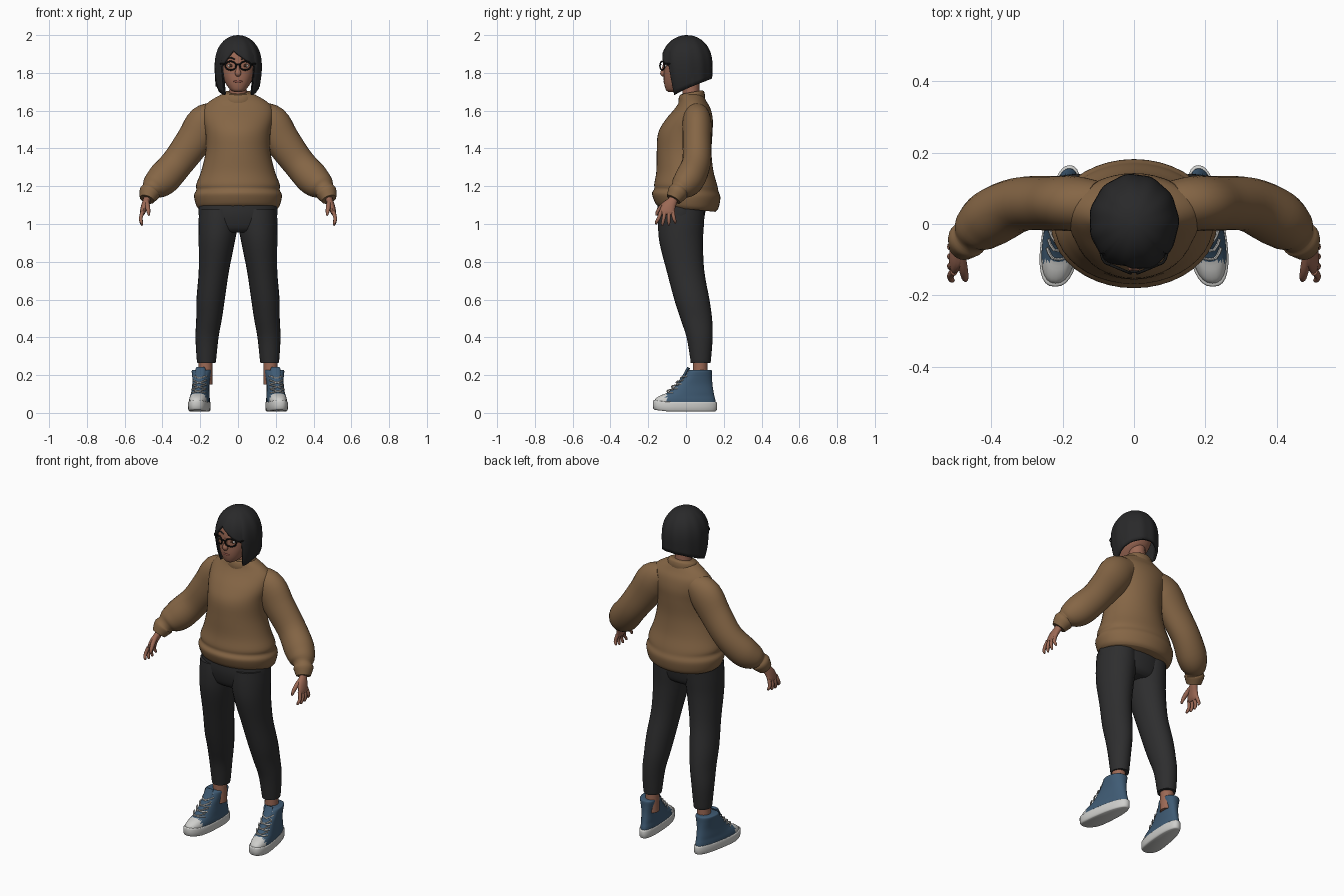
import bpy, bmesh, math
from mathutils import Vector

cube = bpy.data.objects.get("Cube")
if cube:
    bpy.data.objects.remove(cube, do_unlink=True)


def material(name, r, g, b):
    m = bpy.data.materials.new(name)
    m.use_nodes = True
    m.diffuse_color = (r, g, b, 1)
    node = next(n for n in m.node_tree.nodes if n.type == 'BSDF_PRINCIPLED')
    node.inputs["Base Color"].default_value = (r, g, b, 1)
    node.inputs["Roughness"].default_value = 0.8
    return m


SKIN = material("skin", 0.33, 0.14, 0.09)
LIPS = material("lips", 0.25, 0.08, 0.06)
HAIR = material("black_hair", 0.022, 0.022, 0.023)
WOOL = material("brown_wool", 0.235, 0.132, 0.06)
CLOTH = material("charcoal_cloth", 0.027, 0.027, 0.028)
BLUE = material("blue_canvas", 0.05, 0.105, 0.175)
WHITE = material("white_rubber", 0.62, 0.62, 0.6)
BLACK = material("black_frame", 0.008, 0.008, 0.008)
BROWN = material("dark_brown_iris", 0.04, 0.018, 0.01)


def finish(name, bm, mats, mirror=False, rule=None, angle=50):
    """Turn a bmesh into a smooth shaded object; rule maps a face centre to a slot."""
    bmesh.ops.recalc_face_normals(bm, faces=bm.faces)
    for f in bm.faces:
        f.smooth = True
        if rule:
            f.material_index = rule(f.calc_center_median())
    me = bpy.data.meshes.new(name)
    bm.to_mesh(me)
    bm.free()
    me.set_sharp_from_angle(angle=math.radians(angle))
    for m in mats:
        me.materials.append(m)
    ob = bpy.data.objects.new(name, me)
    bpy.context.scene.collection.objects.link(ob)
    if mirror:
        ob.modifiers.new("mirror", 'MIRROR')
    return ob


def spline(rows, steps):
    """Catmull-Rom through rows of numbers."""
    out = []
    for i in range(len(rows) - 1):
        p = [rows[max(i - 1, 0)], rows[i], rows[i + 1], rows[min(i + 2, len(rows) - 1)]]
        for k in range(steps):
            t = k / steps
            out.append([b + 0.5 * t * (c - a + t * (2*a - 5*b + 4*c - d + t * (3*(b - c) + d - a)))
                        for a, b, c, d in zip(*p)])
    return out + [list(rows[-1])]


def loft_into(bm, rows, sides=24, steps=4, flat=False, power=1.0):
    """Skin elliptical rings; each row is x, y, z, radius a, radius b."""
    rows = spline(rows, steps)
    pts = [Vector(r[:3]) for r in rows]
    rings = []
    for i, r in enumerate(rows):
        t = Vector((0, 0, 1)) if flat else (pts[min(i + 1, len(pts) - 1)] - pts[max(i - 1, 0)]).normalized()
        b = (Vector((0, 1, 0)) - t * t.y).normalized()
        a = b.cross(t)
        ring = []
        for j in range(sides):
            ang = math.tau * j / sides
            c, s = [math.copysign(abs(v) ** power, v) for v in (math.cos(ang), math.sin(ang))]
            ring.append(bm.verts.new(pts[i] + a * r[3] * c + b * r[4] * s))
        rings.append(ring)
    for lo, hi in zip(rings, rings[1:]):
        for j in range(sides):
            k = (j + 1) % sides
            bm.faces.new((lo[j], lo[k], hi[k], hi[j]))
    bm.faces.new(rings[0])
    bm.faces.new(rings[-1])


def loft(name, rows, mats, mirror=False, rule=None, shape=None, **kw):
    bm = bmesh.new()
    loft_into(bm, rows, **kw)
    if shape:
        for v in bm.verts:
            v.co = shape(v.co)
    return finish(name, bm, mats, mirror, rule)


def stack(rows, x=0):
    """Level sections given as z, half width, front y, back y."""
    return [(x, (f + b) / 2, z, w, (b - f) / 2) for z, w, f, b in rows]


def ball(name, at, size, mats, mirror=False, rule=None):
    bm = bmesh.new()
    bmesh.ops.create_uvsphere(bm, u_segments=24, v_segments=14, radius=1)
    for v in bm.verts:
        v.co = Vector(at) + Vector(a * b for a, b in zip(v.co, size))
    return finish(name, bm, mats, mirror, rule)


# Sweater: body with gathered hem, sleeves with cuffs, collar
loft("sweater_body", stack([
    (1.08, .207, -.15, .155), (1.10, .222, -.165, .172), (1.15, .233, -.18, .182),
    (1.18, .221, -.168, .172), (1.21, .221, -.168, .165), (1.28, .195, -.157, .145),
    (1.38, .172, -.155, .135), (1.48, .172, -.148, .14), (1.55, .185, -.11, .142),
    (1.61, .185, -.06, .13), (1.65, .15, -.035, .108), (1.685, .09, -.03, .09)]),
    [WOOL], flat=True, sides=40,
    shape=lambda p: p - Vector((0, 0, .1 * p.y * max(0, min(1, (1.25 - p.z) * 6)))))
loft("sleeves", [
    (.10, .055, 1.58, .07, .065), (.17, .058, 1.535, .10, .077), (.235, .058, 1.44, .094, .076),
    (.32, .055, 1.325, .086, .076), (.395, .02, 1.24, .088, .08), (.44, -.015, 1.2, .072, .068),
    (.458, -.035, 1.18, .052, .05), (.468, -.045, 1.165, .056, .054), (.482, -.066, 1.13, .04, .04)],
    [WOOL], mirror=True)
loft("collar", stack([
    (1.65, .09, -.04, .1), (1.67, .091, -.04, .1), (1.69, .084, -.034, .095), (1.698, .072, -.022, .085)]),
    [WOOL], flat=True, shape=lambda p: p + Vector((0, 0, .18 * (p.y - .03))))

# Trousers
loft("trouser_seat", stack([(.955, .17, -.11, .06), (.98, .195, -.135, .085),
     (1.05, .208, -.152, .1), (1.12, .205, -.15, .11)]), [CLOTH], flat=True, sides=32)
leg = [(.265, .048, .025, .13), (.29, .052, .022, .133), (.4, .061, .003, .141), (.5, .068, -.03, .138),
       (.6, .075, -.062, .124), (.75, .08, -.102, .097), (.9, .095, -.14, .09), (1.0, .104, -.148, .095),
       (1.08, .1, -.145, .1)]
centre = [.167, .167, .164, .153, .145, .128, .113, .105, .105]
loft("trouser_legs", [(x,) + s[1:] for x, s in zip(centre, stack(leg))], [CLOTH], mirror=True, flat=True)
loft("ankles", stack([(.15, .038, .035, .115), (.3, .037, .037, .113)], .172), [SKIN], mirror=True, flat=True)


# High-top shoes, turned outwards and wider at the toe
def foot(p):
    return Vector((.2 - .12 * p.y + p.x * (1.05 - 1.0 * p.y), p.y, p.z + max(0, -p.y - .1) * .12 * (p.z < .06)))


loft("shoe_soles", stack([(.008, .044, -.165, .155), (.016, .05, -.174, .163), (.05, .051, -.176, .165),
     (.058, .048, -.172, .16)]), [WHITE], mirror=True, flat=True, power=.8, sides=32, steps=2, shape=foot)
loft("shoe_uppers", stack([
    (.04, .047, -.17, .158), (.07, .047, -.165, .155), (.09, .045, -.14, .15), (.11, .044, -.095, .146),
    (.15, .043, -.05, .14), (.19, .048, -.012, .138), (.222, .053, .008, .138), (.228, .045, .018, .13)]),
    [BLUE, WHITE], mirror=True, flat=True, power=.85, sides=32, shape=foot,
    rule=lambda c: int(c.y < -.105))
loft("shoe_tongues", [(0, -.055, .135, .02, .008), (0, -.012, .19, .026, .01), (0, .014, .24, .024, .008)],
     [BLUE], mirror=True, sides=12, shape=foot)
bm = bmesh.new()
for k in range(5):
    z = .11 + .023 * k
    y = -.098 + .024 * k
    for s in (-1, 1):
        loft_into(bm, [(-.032 * s, y + .03, z - .004, .004, .004), (-.015 * s, y + .002, z, .004, .004),
                       (.015 * s, y + .002, z + .01, .004, .004), (.032 * s, y + .032, z + .016, .004, .004)],
                  sides=6, steps=2)
for v in bm.verts:
    v.co = foot(v.co)
finish("shoe_laces", bm, [WHITE], mirror=True)

# Hands: palm, four fingers and a thumb
bm = bmesh.new()
loft_into(bm, [(.475, -.055, 1.16, .02, .024), (.484, -.07, 1.125, .019, .026), (.495, -.09, 1.095, .018, .036),
               (.504, -.1, 1.065, .015, .04), (.508, -.102, 1.05, .01, .036)], sides=16)
for k in range(4):
    y, drop = -.07 - .021 * k, (.012, .002, 0, .006)[k]
    spread = -.012 * (k - 1)
    loft_into(bm, [(.505, y, 1.065, .011, .011), (.515, y + spread * .5, 1.03, .0095, .0095),
                   (.511, y + spread, 1.003 + drop, .008, .008), (.506, y + spread, .992 + drop, .004, .004)],
              sides=10, steps=3)
loft_into(bm, [(.485, -.085, 1.125, .013, .014), (.479, -.125, 1.095, .013, .013),
               (.474, -.15, 1.066, .01, .01), (.472, -.158, 1.045, .005, .005)], sides=10, steps=3)
finish("hands", bm, [SKIN], mirror=True)

# Head, neck and features
loft("neck", stack([(1.63, .06, -.025, .085), (1.69, .047, -.018, .072), (1.78, .046, -.03, .072)]),
     [SKIN], flat=True)
loft("head", stack([
    (1.7, .022, -.095, -.04), (1.71, .04, -.106, -.01), (1.735, .06, -.114, .03), (1.765, .076, -.118, .07),
    (1.80, .088, -.118, .09), (1.85, .096, -.117, .105), (1.9, .093, -.11, .1), (1.95, .068, -.08, .07),
    (1.975, .03, -.03, .03)]), [SKIN], flat=True, power=.88, sides=32)
loft("nose", [(0, -.113, 1.85, .008, .008), (0, -.119, 1.82, .01, .01), (0, -.123, 1.797, .017, .014),
              (0, -.115, 1.785, .01, .008)], [SKIN], sides=14)
ball("mouth", (0, -.113, 1.755), (.024, .007, .007), [LIPS])
ball("eyes", (.038, -.107, 1.838), (.017, .008, .009), [WHITE, BROWN], mirror=True,
     rule=lambda c: int(abs(c.x - .038) < .008))
loft("eyebrows", [(.016, -.115, 1.872, .003, .003), (.04, -.111, 1.88, .004, .004), (.065, -.098, 1.872, .002, .002)],
     [HAIR], mirror=True, sides=8)

# Glasses: rims, bridge and temples
bm = bmesh.new()
rim = [(.039 + .029 * math.cos(a), -.126 + .012 * math.cos(a), 1.838 + .023 * math.sin(a), .0042, .004)
       for a in [math.tau * i / 20 for i in range(21)]]
loft_into(bm, rim, sides=8, steps=1)
loft_into(bm, [(-.002, -.134, 1.845, .004, .004), (.013, -.134, 1.843, .004, .004)], sides=8, steps=1)
loft_into(bm, [(.066, -.114, 1.846, .004, .004), (.088, -.098, 1.848, .004, .004), (.104, -.02, 1.85, .004, .004)],
          sides=8)
finish("glasses", bm, [BLACK], mirror=True)


# Bob haircut: a shell whose lower edge follows the fringe and the slanted bob
def lower_edge(x, y):
    if y < 0 and abs(x) < .093:
        return 1.92 - (x + .03) * .72 if x > -.03 else 1.92 + (x + .03) * 1.5
    return 1.717 + .4 * y


def hair_point(ang, t):
    x, y = .125 * math.sin(ang), -.134 * math.cos(ang)
    z = 2 - (2 - lower_edge(x, y)) * (1 - math.cos(t * math.pi / 2)) ** .9
    if z > 1.83:
        s = (1 - ((z - 1.83) / .17) ** 2.4) ** .5
    else:
        s = 1 - 6 * (1.83 - z) ** 2 * (1.6 if y < .03 else .6)
    s *= 1 + .012 * math.sin(11 * ang + 5 * z) * min(1, t * 2)
    return Vector((x * s, .006 + y * s * (1.04 if y < -.07 and z > 1.83 else 1), z))


bm = bmesh.new()
COLS, ROWS = 80, 16
top = bm.verts.new((0, 0, 2))
grid = [[bm.verts.new(hair_point(math.tau * j / COLS, i / ROWS)) for j in range(COLS)] for i in range(1, ROWS + 1)]
for j in range(COLS):
    k = (j + 1) % COLS
    bm.faces.new((top, grid[0][j], grid[0][k]))
    for lo, hi in zip(grid, grid[1:]):
        bm.faces.new((lo[j], hi[j], hi[k], lo[k]))
hair = finish("bob_hair", bm, [HAIR])
shell = hair.modifiers.new("thickness", 'SOLIDIFY')
shell.thickness = .014
shell.offset = -1
